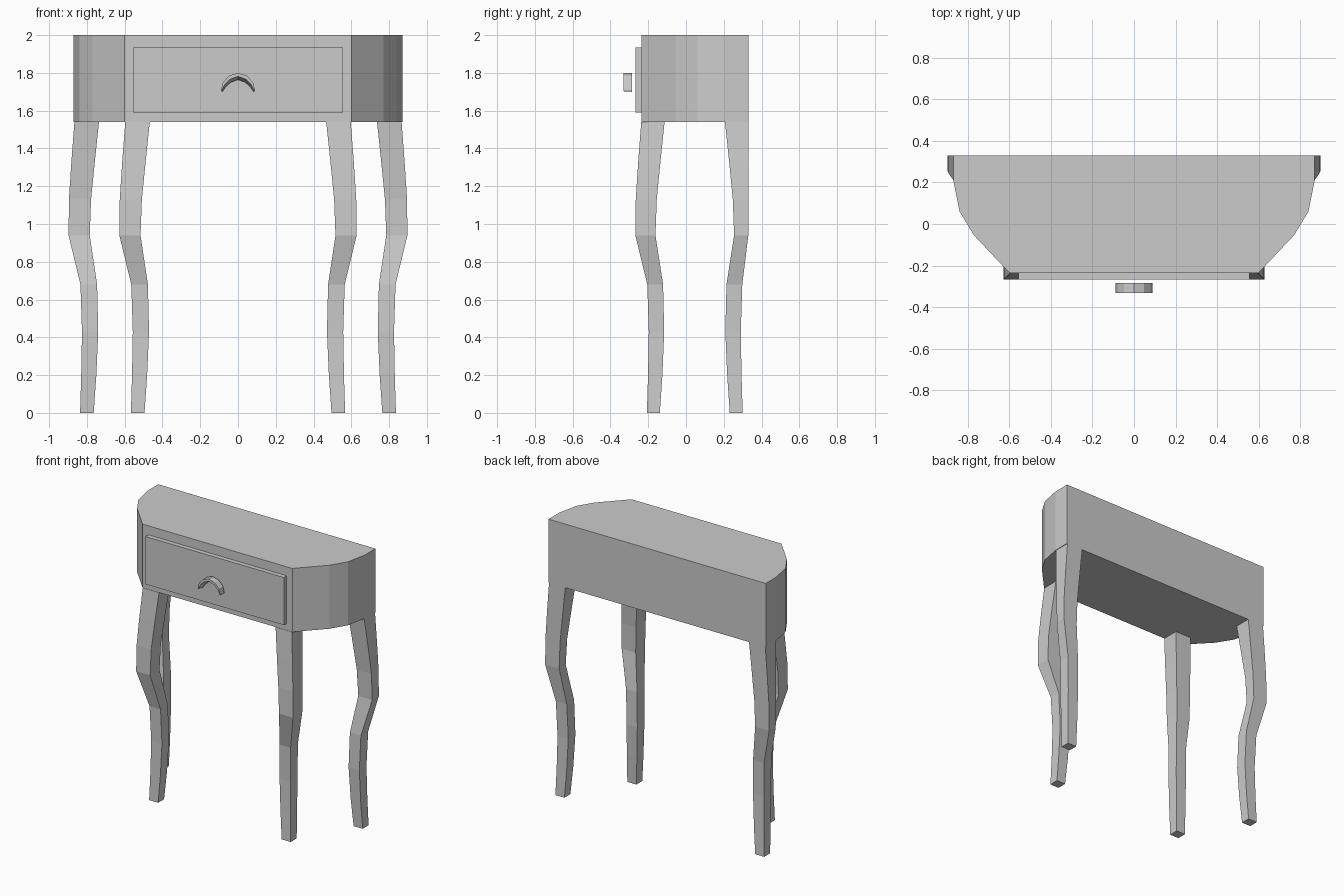
import bpy
import bmesh

cube = bpy.data.objects.get("Cube")
if cube:
    bpy.data.objects.remove(cube, do_unlink=True)

# One plain grey for the whole table
grey = bpy.data.materials.new("plain_grey")
grey.use_nodes = True
grey.diffuse_color = (0.6, 0.6, 0.6, 1)
grey.node_tree.nodes["Principled BSDF"].inputs["Base Color"].default_value = (0.6, 0.6, 0.6, 1)


def loft(name, rings):
    """Join equal-sized rings of points into a closed, capped solid."""
    bm = bmesh.new()
    loops = [[bm.verts.new(p) for p in ring] for ring in rings]
    n = len(loops[0])
    for a, b in zip(loops, loops[1:]):
        for i in range(n):
            j = (i + 1) % n
            bm.faces.new((a[i], a[j], b[j], b[i]))
    bm.faces.new(loops[0])
    bm.faces.new(loops[-1])
    bmesh.ops.recalc_face_normals(bm, faces=bm.faces[:])
    mesh = bpy.data.meshes.new(name)
    bm.to_mesh(mesh)
    bm.free()
    mesh.materials.append(grey)
    obj = bpy.data.objects.new(name, mesh)
    bpy.context.collection.objects.link(obj)
    return obj


def rectangle(x0, x1, z0, z1, y):
    return [(x0, y, z0), (x1, y, z0), (x1, y, z1), (x0, y, z1)]


# Cabinet body: flat back, curved ends, flat front
half = [(0.87, 0.33), (0.87, 0.21), (0.84, 0.06), (0.77, -0.055), (0.60, -0.235)]
outline = half + [(-x, y) for x, y in reversed(half)]
loft("cabinet_body", [[(x, y, z) for x, y in outline] for z in (1.54, 2.0)])

# Raised drawer front
loft("drawer_front", [rectangle(-0.555, 0.555, 1.59, 1.935, y) for y in (-0.235, -0.268)])

# Arched drawer handle, with its underside sloping toward the back
outer = [(0.09, 1.705), (0.08, 1.75), (0.047, 1.785), (0, 1.80)]
inner = [(0.088, 1.703), (0.07, 1.738), (0.043, 1.766), (0, 1.782)]
under = [(0.082, 1.70), (0.063, 1.728), (0.038, 1.75), (0, 1.764)]


def mirrored(points):
    return points + [(-x, z) for x, z in reversed(points[:-1])]


handle_rings = []
for o, i, u in zip(mirrored(outer), mirrored(inner), mirrored(under)):
    handle_rings.append([(o[0], -0.285, o[1]), (o[0], -0.332, o[1]),
                         (i[0], -0.332, i[1]), (u[0], -0.285, u[1])])
loft("drawer_handle", handle_rings)

# Curved legs: height, outward shift from the cabinet corner, thickness
leg_profile = [(1.54, 0.0, 0.13), (1.33, 0.016, 0.124), (1.13, 0.029, 0.117),
               (0.94, 0.031, 0.112), (0.68, -0.032, 0.088), (0.43, -0.04, 0.086),
               (0.2, -0.036, 0.08), (0.0, -0.03, 0.072)]


def leg(name, corner_x, corner_y, side, facing):
    rings = []
    for z, shift, thick in leg_profile:
        xo = side * (corner_x + shift)
        xi = side * (corner_x + shift - thick)
        # The rear faces stay flush with the flat back
        yo = min(corner_y + facing * shift, 0.33)
        yi = corner_y + facing * (shift - thick * 0.95)
        rings.append([(xo, yo, z), (xi, yo, z), (xi, yi, z), (xo, yi, z)])
    loft(name, rings)


for side, label in ((1, "left"), (-1, "right")):
    leg("front_leg_" + label, 0.597, -0.237, side, -1)
    leg("rear_leg_" + label, 0.866, 0.33, side, 1)
